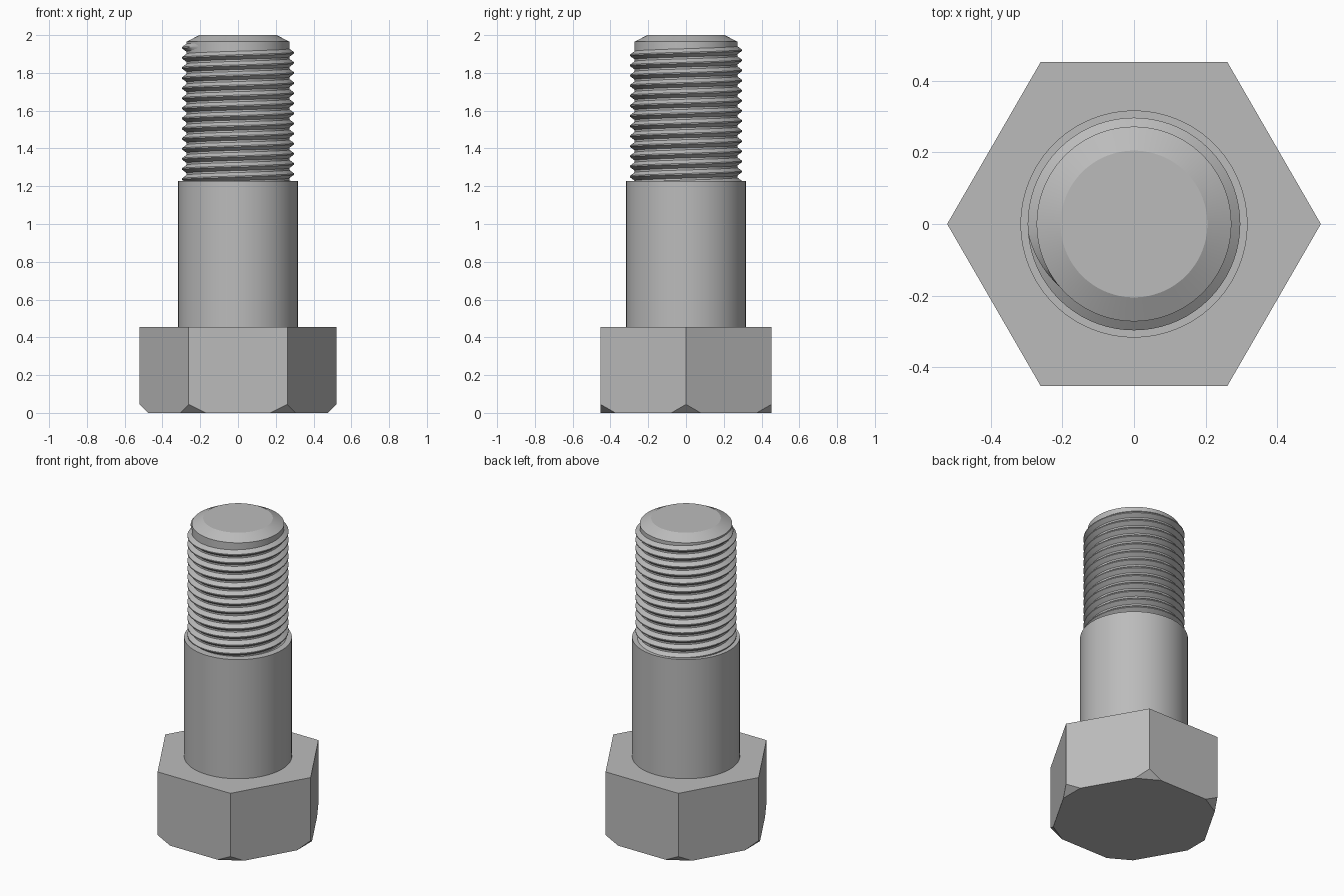
import bpy
import bmesh
from math import cos, sin, pi, radians
from mathutils import Vector

if "Cube" in bpy.data.objects:
    bpy.data.objects.remove(bpy.data.objects["Cube"], do_unlink=True)

# Single bare-metal material
steel = bpy.data.materials.new("grey steel")
steel.use_nodes = True
colour = (0.5, 0.5, 0.5, 1)
steel.diffuse_color = colour
steel.node_tree.nodes["Principled BSDF"].inputs["Base Color"].default_value = colour


def finish(bm, name, smooth=True):
    bmesh.ops.recalc_face_normals(bm, faces=bm.faces)
    mesh = bpy.data.meshes.new(name)
    bm.to_mesh(mesh)
    bm.free()
    mesh.materials.append(steel)
    obj = bpy.data.objects.new(name, mesh)
    bpy.context.collection.objects.link(obj)
    if smooth:
        bpy.ops.object.select_all(action="DESELECT")
        obj.select_set(True)
        bpy.context.view_layer.objects.active = obj
        bpy.ops.object.shade_smooth_by_angle(angle=radians(25))
    return obj


def lathe(name, profile, steps=96):
    bm = bmesh.new()
    verts = [bm.verts.new((r, 0, z)) for r, z in profile]
    edges = [bm.edges.new(pair) for pair in zip(verts, verts[1:])]
    bmesh.ops.spin(bm, geom=verts + edges, axis=(0, 0, 1), cent=(0, 0, 0),
                   angle=2 * pi, steps=steps, use_duplicate=False)
    bmesh.ops.remove_doubles(bm, verts=bm.verts, dist=1e-5)
    return finish(bm, name)


def hex_head(name, radius, height, cut_height, cut_along):
    bm = bmesh.new()
    corners = [Vector((radius * cos(i * pi / 3), radius * sin(i * pi / 3), 0))
               for i in range(6)]
    top = [bm.verts.new(c + Vector((0, 0, height))) for c in corners]
    apex = [bm.verts.new(c + Vector((0, 0, cut_height))) for c in corners]
    # Two base vertices per corner, set back along the adjoining flats
    before, after = [], []
    for i, c in enumerate(corners):
        for store, step in ((before, -1), (after, 1)):
            along = (corners[(i + step) % 6] - c).normalized()
            store.append(bm.verts.new(c + along * cut_along))
    for i in range(6):
        j = (i + 1) % 6
        bm.faces.new((top[i], apex[i], after[i], before[j], apex[j], top[j]))
        bm.faces.new((apex[i], before[i], after[i]))
    bm.faces.new(top)
    bm.faces.new([v for pair in zip(before, after) for v in pair])
    return finish(bm, name, smooth=False)


def helical_thread(name, root, crest, pitch, z_low, z_end, end_angle, steps=72):
    bm = bmesh.new()
    count = int((z_end - z_low) / pitch * steps)
    taper = steps // 9
    rings = []
    for k in range(count + 1):
        back = count - k
        angle = end_angle - 2 * pi * back / steps
        z = z_end - pitch * back / steps
        # The ridge sinks into the core at its upper end
        peak = root + (crest - root) * min(1, back / taper)
        section = ((root, -0.46), (peak, -0.06), (peak, 0.06), (root, 0.46))
        rings.append([bm.verts.new((r * cos(angle), r * sin(angle), z + h * pitch))
                      for r, h in section])
    for a, b in zip(rings, rings[1:]):
        for i in range(4):
            j = (i + 1) % 4
            bm.faces.new((a[i], b[i], b[j], a[j]))
    bm.faces.new(rings[0])
    bm.faces.new(rings[-1])
    return finish(bm, name)


# Hexagonal head with clipped lower corners
hex_head("hex_head", 0.522, 0.455, 0.045, 0.09)

# Plain shank, slightly wider than the thread
lathe("shank", [(0, 0.45), (0.317, 0.45), (0.317, 1.228), (0, 1.228)])

# Threaded core with a chamfered tip
lathe("thread_core", [(0, 1.2), (0.272, 1.2), (0.272, 1.965), (0.205, 2), (0, 2)])

# Right-handed thread ridge
helical_thread("thread_ridge", 0.268, 0.297, 0.0535, 1.2, 1.94, radians(225))
